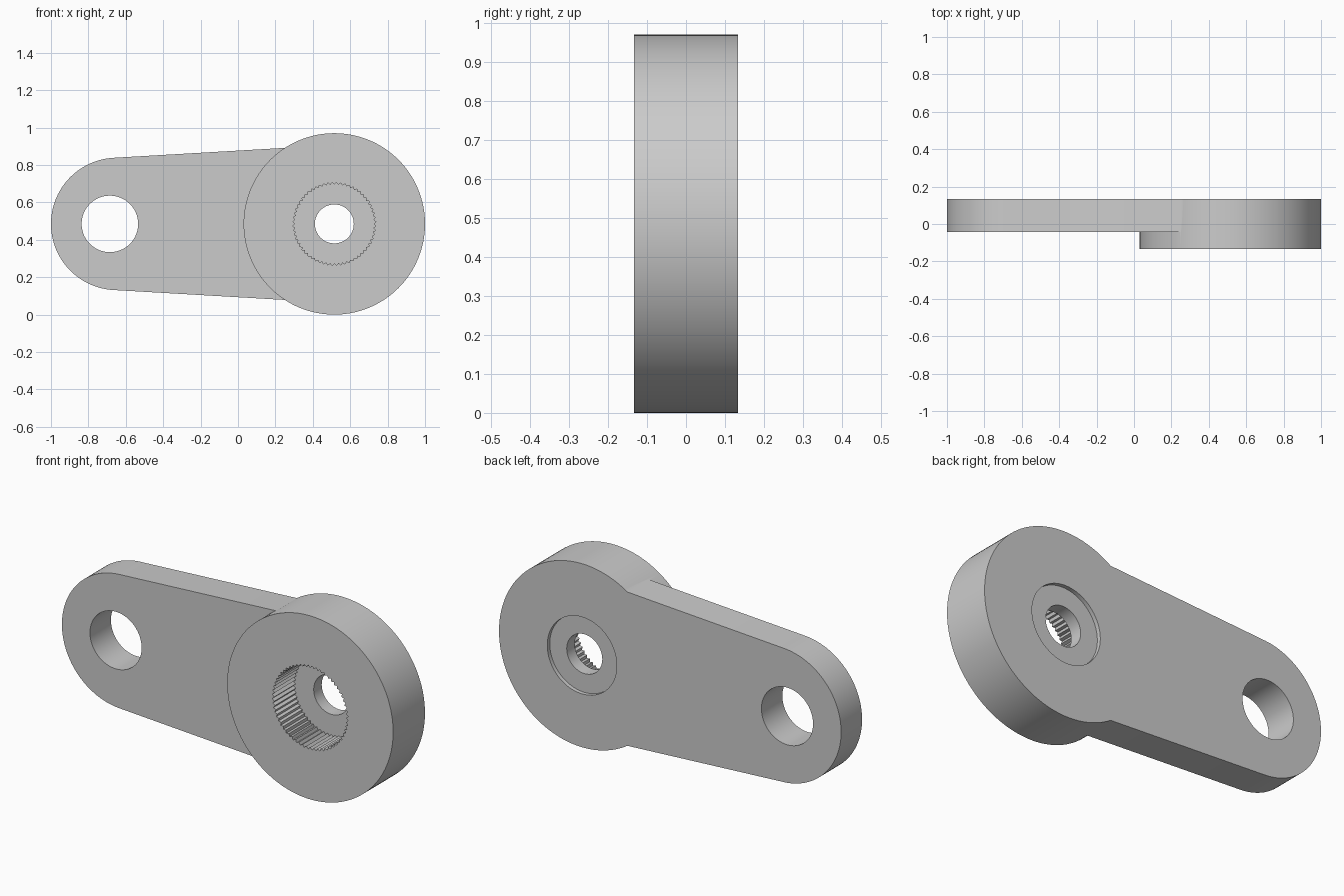
import bpy, bmesh
from math import sin, cos, pi, asin

if "Cube" in bpy.data.objects:
    bpy.data.objects.remove(bpy.data.objects["Cube"], do_unlink=True)

HUB_X, TIP_X, PIN_X, MID_Z = 0.515, -0.646, -0.685, 0.485
FRONT, BACK, ARM_FRONT = -0.133, 0.133, -0.042

grey = bpy.data.materials.new("plain_grey")
grey.use_nodes = True
grey.diffuse_color = (0.6, 0.6, 0.6, 1)
grey.node_tree.nodes["Principled BSDF"].inputs["Base Color"].default_value = (0.6, 0.6, 0.6, 1)


def arc(cx, radius, start, end, steps):
    """Points along an arc in the upright plane."""
    angles = [start + (end - start) * i / steps for i in range(steps + 1)]
    return [(cx + radius * cos(a), MID_Z + radius * sin(a)) for a in angles]


def circle(cx, radius, steps=128):
    return arc(cx, radius, 0, 2 * pi, steps)[:-1]


def prism(name, outline, y0, y1):
    """Extrude an upright outline from y0 to y1."""
    bm = bmesh.new()
    face = bm.faces.new([bm.verts.new((x, y0, z)) for x, z in outline])
    out = bmesh.ops.extrude_face_region(bm, geom=[face])
    moved = [v for v in out["geom"] if isinstance(v, bmesh.types.BMVert)]
    bmesh.ops.translate(bm, verts=moved, vec=(0, y1 - y0, 0))
    bmesh.ops.recalc_face_normals(bm, faces=bm.faces)
    mesh = bpy.data.meshes.new(name)
    bm.to_mesh(mesh)
    bm.free()
    mesh.materials.append(grey)
    obj = bpy.data.objects.new(name, mesh)
    bpy.context.collection.objects.link(obj)
    return obj


def combine(target, tool, operation):
    """Apply a boolean and discard the tool."""
    tool.hide_render = True
    mod = target.modifiers.new(operation.lower(), "BOOLEAN")
    mod.operation, mod.solver, mod.object = operation, "EXACT", tool
    bpy.context.view_layer.objects.active = target
    bpy.ops.object.modifier_apply(modifier=mod.name)
    bpy.data.objects.remove(tool, do_unlink=True)


# Round hub joined to the tapered arm
lever = prism("lever_arm", circle(HUB_X, 0.485), FRONT, BACK)
tip_r, root_r = 0.354, 0.421
lean = asin((root_r - tip_r) / (HUB_X - TIP_X))
taper = (arc(TIP_X, tip_r, pi / 2 + lean, 3 * pi / 2 - lean, 64)
         + arc(HUB_X, root_r, -pi / 2 - lean, pi / 2 + lean, 64))
combine(lever, prism("arm_blank", taper, ARM_FRONT, BACK), "UNION")

# Pin hole at the narrow end
combine(lever, prism("pin_cutter", circle(PIN_X, 0.151), -0.3, 0.3), "DIFFERENCE")

# Toothed socket opening at the front
TEETH = 60
teeth = []
for i in range(2 * TEETH):
    r = 0.222 if i % 2 else 0.21
    a = pi * i / TEETH
    teeth.append((HUB_X + r * cos(a), MID_Z + r * sin(a)))
combine(lever, prism("socket_cutter", teeth, -0.3, 0.045), "DIFFERENCE")

# Screw hole and the shallow recess behind it
combine(lever, prism("screw_cutter", circle(HUB_X, 0.104, 64), -0.3, 0.3), "DIFFERENCE")
combine(lever, prism("recess_cutter", circle(HUB_X, 0.203), 0.112, 0.3), "DIFFERENCE")

bpy.ops.object.select_all(action="DESELECT")
lever.select_set(True)
bpy.context.view_layer.objects.active = lever
bpy.ops.object.shade_smooth_by_angle(angle=pi / 6)
